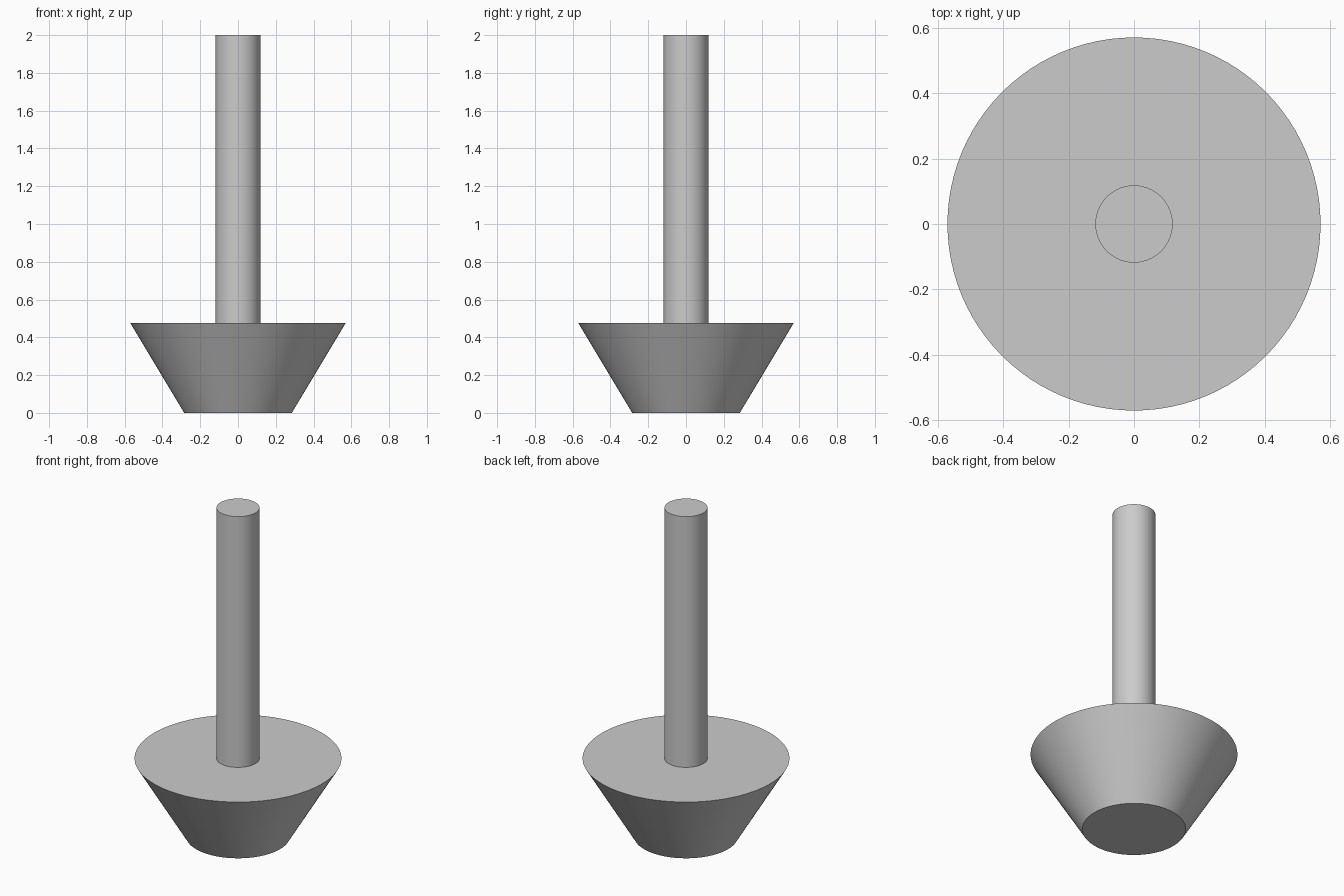
import bpy
import math

cube = bpy.data.objects.get("Cube")
if cube:
    bpy.data.objects.remove(cube, do_unlink=True)

# Single plain grey material
grey = bpy.data.materials.new("plain grey")
grey.use_nodes = True
colour = (0.6, 0.6, 0.6, 1.0)
grey.diffuse_color = colour
grey.node_tree.nodes["Principled BSDF"].inputs["Base Color"].default_value = colour


def round_part(name, bottom_radius, top_radius, z0, z1):
    """Smooth-sided cylinder or cone frustum with crisp rims."""
    bpy.ops.mesh.primitive_cone_add(
        vertices=96, radius1=bottom_radius, radius2=top_radius,
        depth=z1 - z0, location=(0, 0, (z0 + z1) / 2))
    part = bpy.context.object
    part.name = name
    part.data.materials.append(grey)
    bpy.ops.object.shade_smooth_by_angle(angle=math.radians(30))
    return part


# Flared base, wider at the top
round_part("tapered_base", 0.285, 0.57, 0.0, 0.475)

# Upright shaft standing on the base
round_part("shaft", 0.118, 0.118, 0.475, 2.0)
